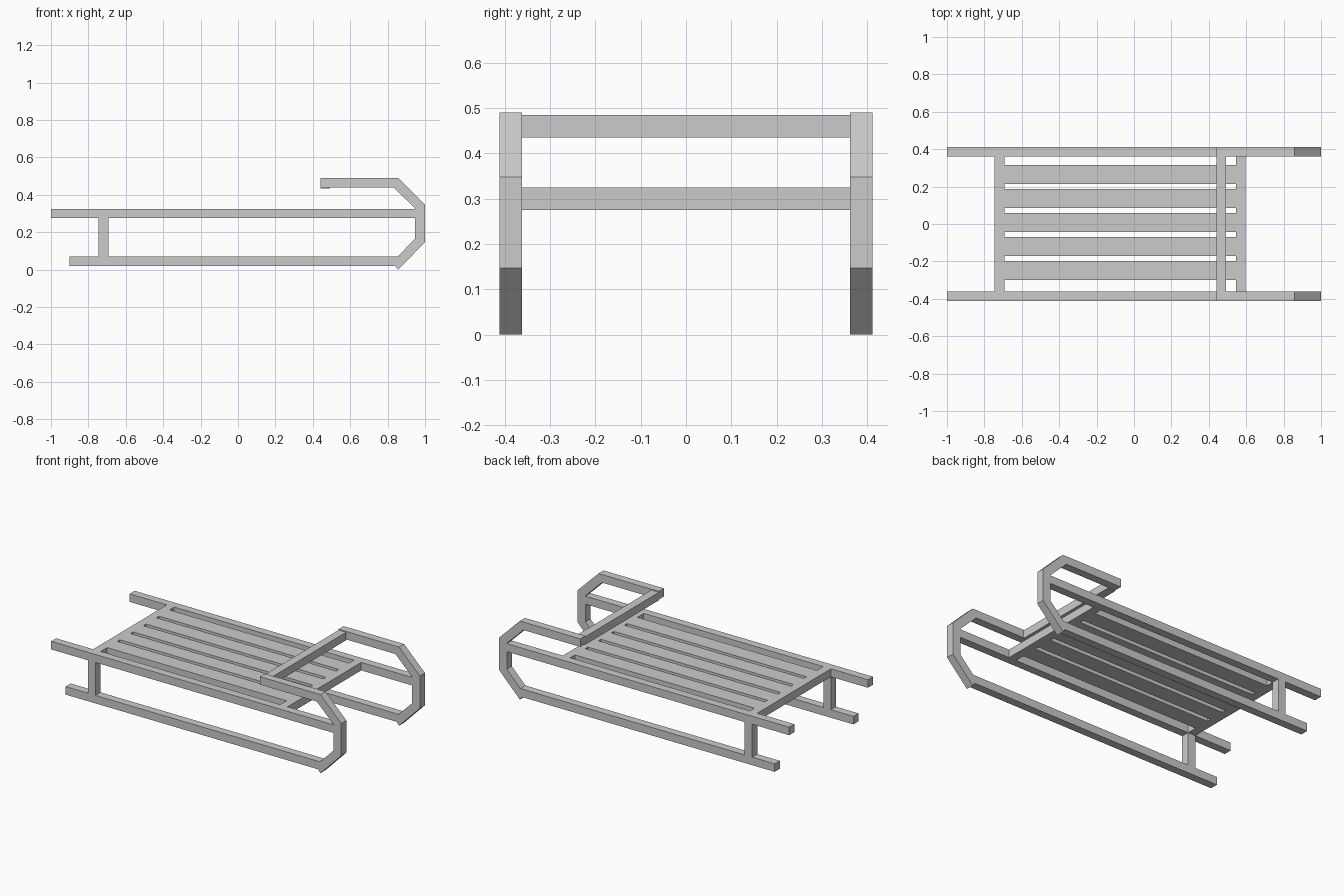
import bpy
import bmesh

cube = bpy.data.objects.get("Cube")
if cube:
    bpy.data.objects.remove(cube, do_unlink=True)

grey = bpy.data.materials.new("plain grey")
grey.use_nodes = True
colour = (0.6, 0.6, 0.6, 1)
grey.diffuse_color = colour
grey.node_tree.nodes["Principled BSDF"].inputs["Base Color"].default_value = colour

INNER, OUTER = 0.362, 0.412      # y extent of the side frames
DECK_LOW, DECK_TOP = 0.275, 0.325


def extrude_profile(name, points, y0, y1):
    """Solid from an x-z outline, extruded along y."""
    bm = bmesh.new()
    face = bm.faces.new([bm.verts.new((x, y0, z)) for x, z in points])
    new = bmesh.ops.extrude_face_region(bm, geom=[face])["geom"]
    verts = [v for v in new if isinstance(v, bmesh.types.BMVert)]
    bmesh.ops.translate(bm, verts=verts, vec=(0, y1 - y0, 0))
    bmesh.ops.recalc_face_normals(bm, faces=bm.faces)
    mesh = bpy.data.meshes.new(name)
    bm.to_mesh(mesh)
    bm.free()
    mesh.materials.append(grey)
    obj = bpy.data.objects.new(name, mesh)
    bpy.context.collection.objects.link(obj)
    return obj


def bar(name, x0, x1, y0, y1, z0, z1):
    return extrude_profile(name, [(x0, z0), (x1, z0), (x1, z1), (x0, z1)], y0, y1)


# Curled runner: outside edge forward and up, then back along the inside
runner_outline = [
    (-0.9, 0.02), (0.84, 0.02), (0.857, 0.0), (1.0, 0.147), (1.0, 0.348),
    (0.857, 0.49), (0.44, 0.49), (0.44, 0.44), (0.832, 0.44),
    (0.947, 0.327), (0.947, 0.165), (0.853, 0.07), (-0.9, 0.07),
]

# Side frames, one on each side
for side, sign in (("right", -1), ("left", 1)):
    y0, y1 = sorted((sign * INNER, sign * OUTER))
    extrude_profile("runner_" + side, runner_outline, y0, y1)
    bar("rail_" + side, -1.0, 0.947, y0, y1, DECK_LOW, DECK_TOP)
    bar("post_" + side, -0.745, -0.693, y0, y1, 0.07, DECK_LOW)

# Cross members of the deck and the raised handle
bar("rear_crossbar", -0.745, -0.693, -INNER, INNER, DECK_LOW, DECK_TOP)
bar("front_crossbar", 0.545, 0.596, -INNER, INNER, DECK_LOW, DECK_TOP)
bar("handle_crossbar", 0.44, 0.492, -INNER, INNER, 0.435, 0.485)

# Seat slats
for i in range(5):
    centre = 0.008 + (i - 2) * 0.128
    bar(f"slat_{i + 1}", -0.693, 0.545, centre - 0.051, centre + 0.051, DECK_LOW, DECK_TOP)
